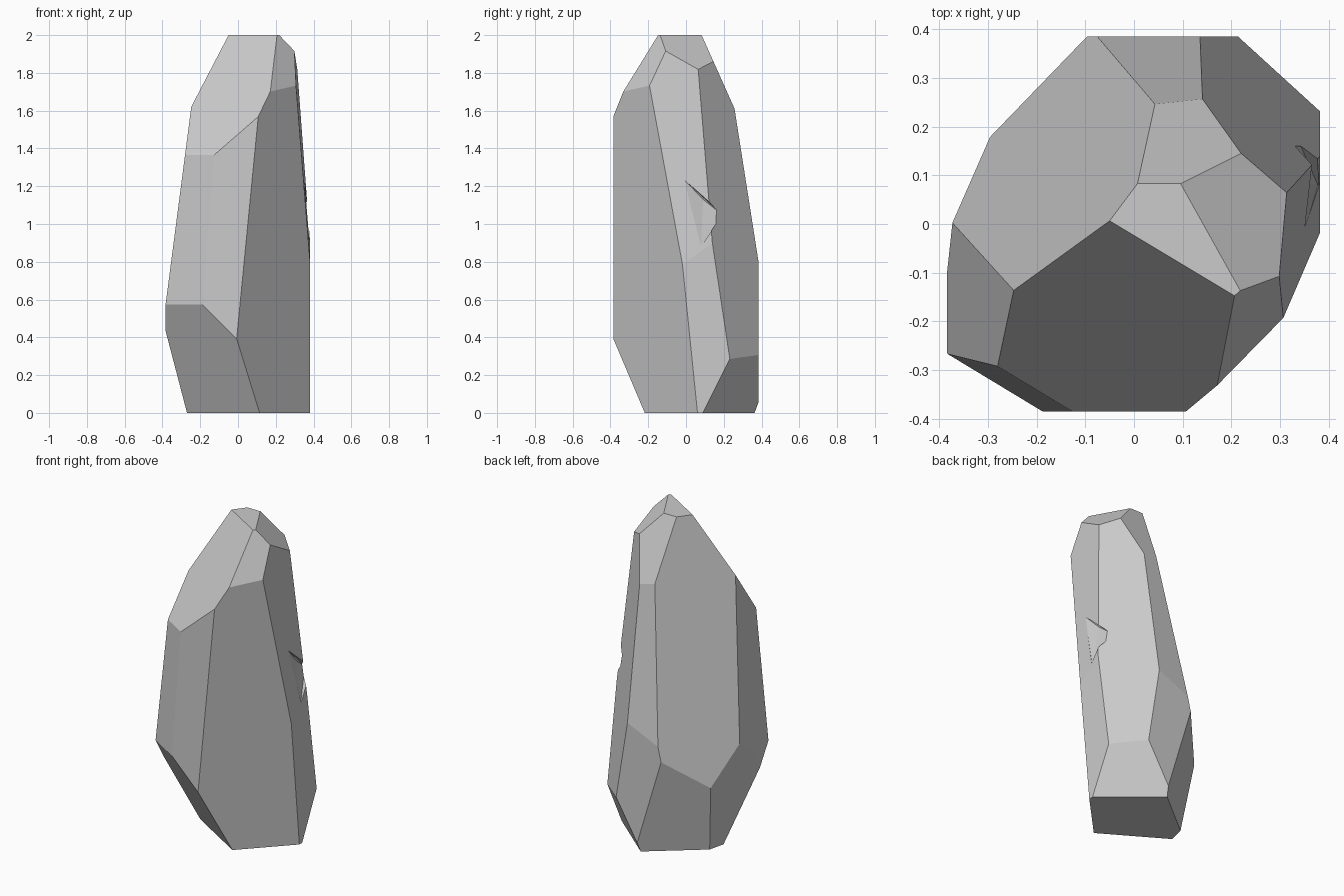
import bpy, bmesh
from mathutils import Vector, Matrix

if "Cube" in bpy.data.objects:
    bpy.data.objects.remove(bpy.data.objects["Cube"])

# Facet planes: outward normal (x, y, z) and offset; inside is n.p <= d
FACETS = [
    ((-.0945, -.1575, .1085), .2207),  # big front slope
    ((-.8, .6, .19), .424),            # tall back left
    ((-.63, .78, -.19), .246),         # lower back left
    ((-1, 0, .13), .458),              # left
    ((-.973, .23, -.15), .266),        # lower left
    ((-.0207, -.0342, -.0209), .0051), # lower front
    ((-.52, -.86, .04), .452),         # front left
    ((.72, -.69, -.07), .233),         # tall front right
    ((.0300, -.0332, .0169), .0449),   # upper front right
    ((1, -.05, .07), .438),            # right
    ((.68, .73, .11), .4605),          # tall back right
    ((.0392, .0462, -.0231), .0191),   # lower back right
    ((-.07, 1, .157), .5),             # back slope
    ((0, .38, .17), .3715),            # upper back
    ((.873, .487, 1), 2.124),          # upper right
]


def add_object(name, bm):
    mesh = bpy.data.meshes.new(name)
    bmesh.ops.recalc_face_normals(bm, faces=bm.faces)
    bm.to_mesh(mesh)
    bm.free()
    obj = bpy.data.objects.new(name, mesh)
    bpy.context.collection.objects.link(obj)
    return obj


# Tall block, cut down facet by facet
bm = bmesh.new()
bmesh.ops.create_cube(bm, size=1, matrix=Matrix.Translation((-.001, 0, 1)) @ Matrix.Diagonal((.766, .77, 2, 1)))
for normal, d in FACETS:
    n = Vector(normal)
    cut = bmesh.ops.bisect_plane(
        bm, geom=bm.verts[:] + bm.edges[:] + bm.faces[:], dist=1e-5,
        plane_co=n * (d / n.length_squared), plane_no=n, clear_outer=True)
    edges = [e for e in bm.edges if e.is_boundary]
    if edges:
        bmesh.ops.holes_fill(bm, edges=edges, sides=0)
bmesh.ops.remove_doubles(bm, verts=bm.verts, dist=.002)
rock = add_object("standing_rock", bm)

# Small chip broken out of the right side
bm = bmesh.new()
for p in [(.352, -.01, 1.235), (.335, .09, 1.13), (.33, .19, 1.05), (.378, .08, .88),
          (.5, 0, 1.23), (.5, .2, 1.07), (.5, .08, .88)]:
    bm.verts.new(p)
bmesh.ops.convex_hull(bm, input=bm.verts)
chip = add_object("chip_cutter", bm)
chip.hide_render = True
chip.hide_set(True)

mod = rock.modifiers.new("chip", 'BOOLEAN')
mod.operation = 'DIFFERENCE'
mod.solver = 'EXACT'
mod.object = chip
